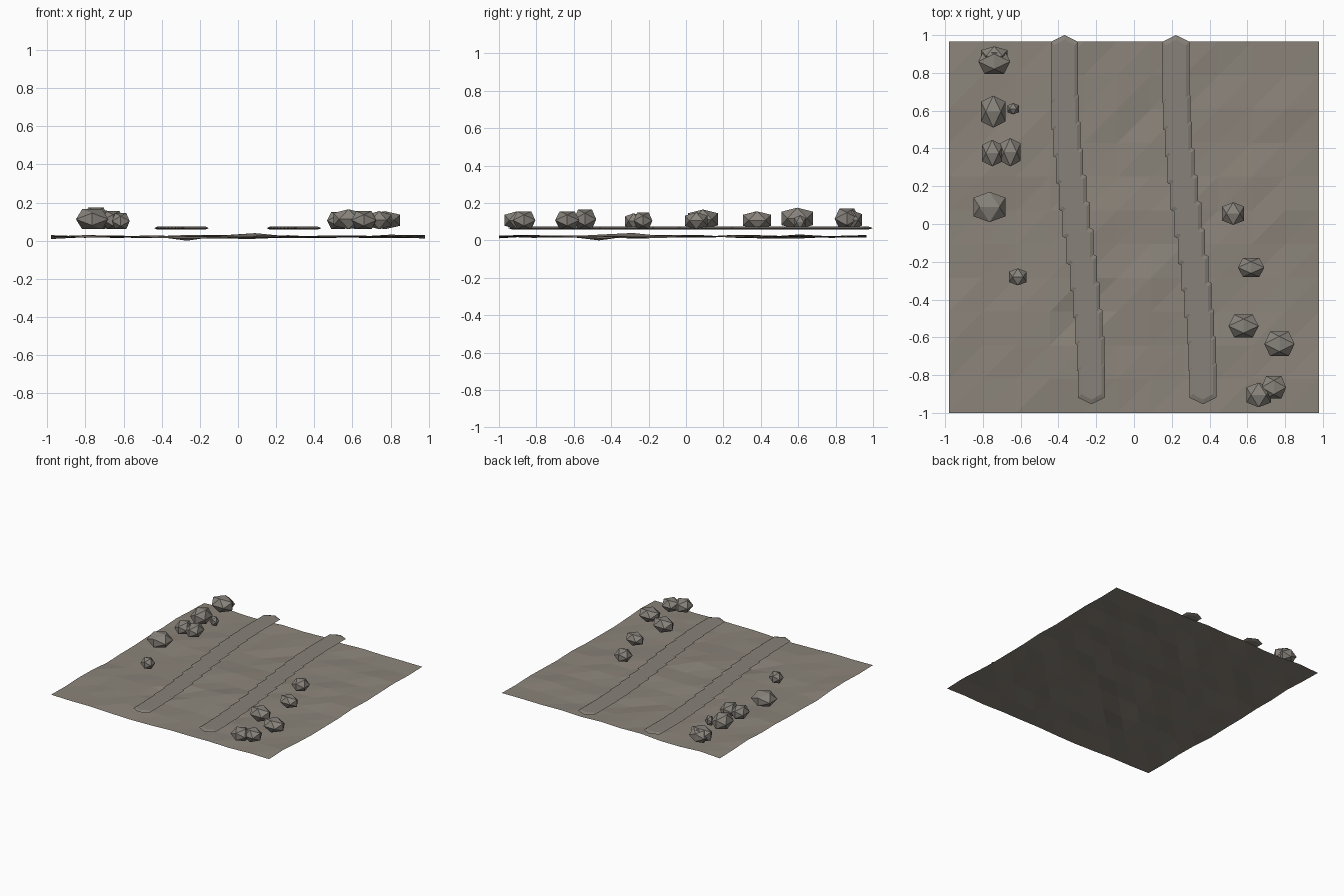
import bpy, bmesh, math, random
from mathutils import Vector

if "Cube" in bpy.data.objects:
    bpy.data.objects.remove(bpy.data.objects["Cube"])

random.seed(4)


def srgb(r, g, b):
    f = lambda c: c / 12.92 if c <= 0.04045 else ((c + 0.055) / 1.055) ** 2.4
    return (f(r / 255), f(g / 255), f(b / 255), 1)


def material(name, *rgb):
    m = bpy.data.materials.new(name)
    m.diffuse_color = srgb(*rgb)
    m.use_nodes = True
    m.node_tree.nodes["Principled BSDF"].inputs["Base Color"].default_value = m.diffuse_color
    return m


GROUND = material("dusty brown", 139, 132, 122)
TRACK = material("worn track grey", 135, 129, 120)
STONE = material("stone grey", 135, 130, 123)


def finish(bm, name, mat):
    me = bpy.data.meshes.new(name)
    bm.to_mesh(me)
    bm.free()
    me.materials.append(mat)
    ob = bpy.data.objects.new(name, me)
    bpy.context.collection.objects.link(ob)
    return ob


def add_hull(bm, points):
    verts = [bm.verts.new(p) for p in points]
    bmesh.ops.convex_hull(bm, input=verts)


# Ground: faceted 11 x 11 sheet with gentle bumps
N = 11
bm = bmesh.new()
rows = []
for j in range(N + 1):
    row = []
    for i in range(N + 1):
        x, y = -0.98 + 1.96 * i / N, -1 + 1.965 * j / N
        z = 0.021 + 0.006 * math.sin(3 * x + 1.5) * math.cos(4 * y + 1)
        z += random.uniform(-0.007, 0.007)
        z += 0.007 * math.exp(-((x - 0.05) ** 2 + (y + 0.35) ** 2) / 0.03)
        row.append(bm.verts.new((x, y, max(z, 0.004))))
    rows.append(row)
rows[3][4].co.z = 0.0
for j in range(N):
    for i in range(N):
        a, b = rows[j][i], rows[j][i + 1]
        c, d = rows[j + 1][i + 1], rows[j + 1][i]
        bm.faces.new((a, b, c))
        bm.faces.new((a, c, d))
finish(bm, "ground", GROUND)

# Wheel tracks: overlapping flat six-sided slabs along a gentle S curve
OUTLINE = [(0, 0.125), (0.072, 0.09), (0.072, -0.09),
           (0, -0.125), (-0.072, -0.09), (-0.072, 0.09)]
for name, centre in (("left_track", -0.297), ("right_track", 0.293)):
    bm = bmesh.new()
    for k in range(13):
        cy = 0.875 - 0.142 * k
        cx = centre - 0.072 * math.sin(1.9 * (cy + 0.04))
        pts = [(cx + x, cy + y, 0.066) for x, y in OUTLINE]
        for z in (0.058, 0.074):
            pts += [(cx + x * 0.75, cy + y * 0.8, z) for x, y in OUTLINE]
        add_hull(bm, pts)
    finish(bm, name, TRACK)

# Stones: squashed icosahedra; x, y, half width, half depth, top height, wide?
G = (1 + 5 ** 0.5) / 2
ICO = []
for s in (-1, 1):
    for t in (-1, 1):
        ICO += [(s / G, 0, t), (0, s, t / G), (s, t / G, 0)]

ROCKS = [
    (-0.74, 0.86, 0.085, 0.065, 0.17, 1), (-0.74, 0.89, 0.07, 0.05, 0.16, 0),
    (-0.745, 0.595, 0.065, 0.085, 0.175, 0), (-0.64, 0.61, 0.03, 0.03, 0.135, 0),
    (-0.75, 0.375, 0.055, 0.07, 0.155, 0), (-0.655, 0.38, 0.055, 0.075, 0.155, 0),
    (-0.765, 0.09, 0.085, 0.08, 0.165, 0), (-0.615, -0.28, 0.047, 0.045, 0.145, 0),
    (0.525, 0.055, 0.058, 0.06, 0.15, 0), (0.62, -0.23, 0.07, 0.05, 0.15, 1),
    (0.58, -0.54, 0.08, 0.06, 0.165, 1), (0.77, -0.635, 0.08, 0.065, 0.155, 1),
    (0.74, -0.865, 0.065, 0.06, 0.155, 1), (0.66, -0.905, 0.065, 0.065, 0.155, 0),
]
for n, (x, y, hx, hy, top, wide) in enumerate(ROCKS, 1):
    bm = bmesh.new()
    mid, hz = (top + 0.06) / 2, (top - 0.06) / 2
    pts = []
    for px, py, pz in ICO:
        if wide:
            px, py = py, px
        pts.append(Vector((x + px * hx, y + py * hy, mid + pz * hz)))
    add_hull(bm, pts)
    finish(bm, f"stone_{n:02d}", STONE)
